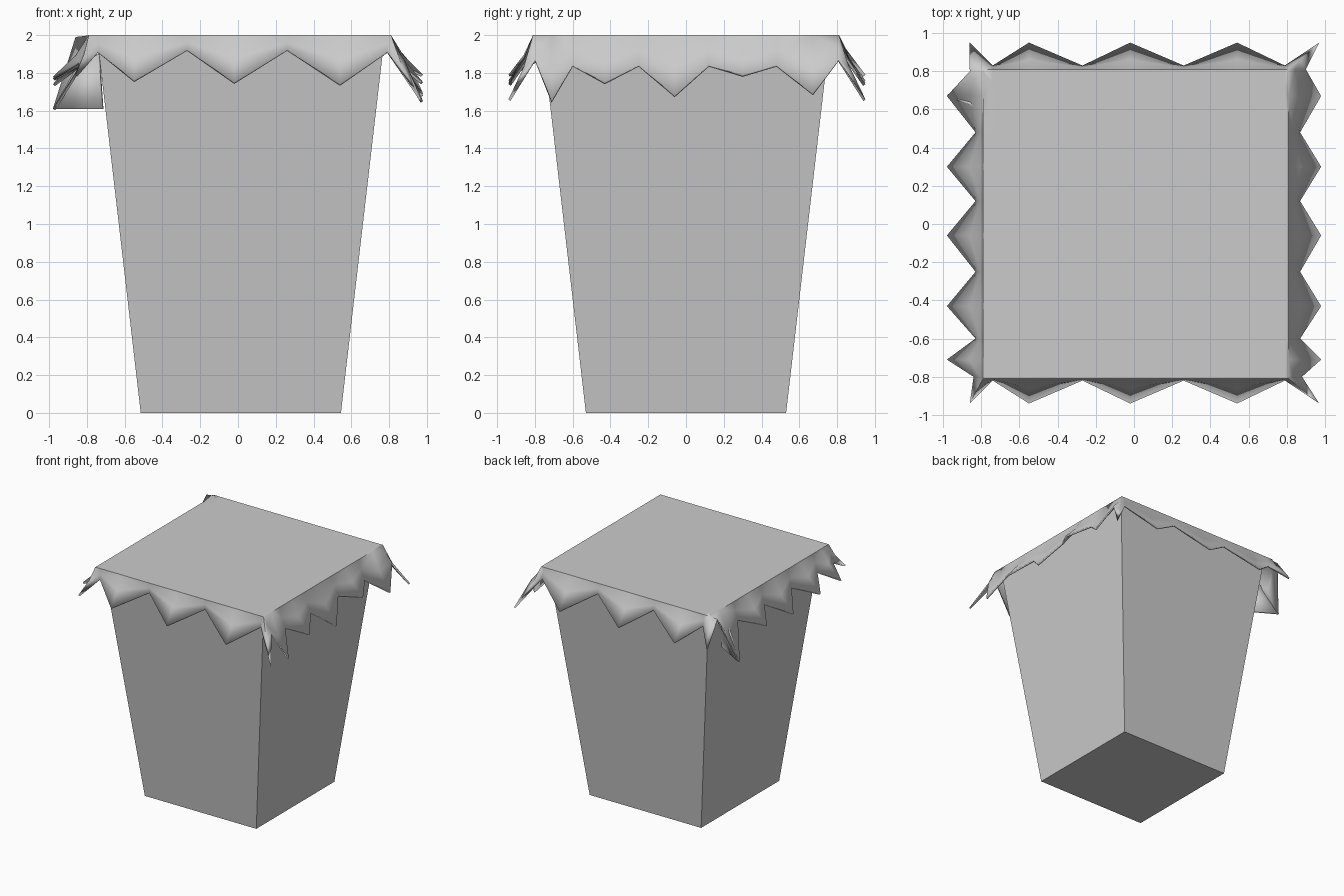
import bpy, bmesh
from mathutils import Vector

cube = bpy.data.objects.get("Cube")
if cube:
    bpy.data.objects.remove(cube)

grey = bpy.data.materials.new("plain grey")
grey.use_nodes = True
colour = (0.6, 0.6, 0.6, 1)
grey.diffuse_color = colour
grey.node_tree.nodes["Principled BSDF"].inputs["Base Color"].default_value = colour


def add_object(name, bm):
    mesh = bpy.data.meshes.new(name)
    bm.to_mesh(mesh)
    bm.free()
    mesh.materials.append(grey)
    obj = bpy.data.objects.new(name, mesh)
    bpy.context.collection.objects.link(obj)
    return obj


def clamp(value, low, high):
    return max(low, min(high, value))


# Tapered square container
bm = bmesh.new()
bmesh.ops.create_cube(bm, size=2)
for v in bm.verts:
    top = v.co.z > 0
    half = 0.76 if top else 0.53
    v.co = (v.co.x * half + 0.015, v.co.y * half, 1.98 if top else 0)
add_object("container", bm)


# Zigzag edge of the cover, one row of teeth per side, counterclockwise
def teeth(along, heights, tip, valley, flip=False):
    row = []
    for i, (a, z) in enumerate(zip(along, heights)):
        out = valley if i % 2 else tip
        row.append(Vector((out, a, z) if flip else (a, out, z)))
    return row


front_x = [-0.86, -0.74, -0.55, -0.27, -0.02, 0.26, 0.54, 0.79, 0.97]
front_z = [1.79, 1.91, 1.76, 1.92, 1.75, 1.92, 1.74, 1.91, 1.66]
side_y = [-0.71, -0.6, -0.43, -0.25, -0.06, 0.12, 0.3, 0.48, 0.67]
right_z = [1.65, 1.84, 1.75, 1.84, 1.68, 1.84, 1.79, 1.84, 1.69]
left_z = [1.78, 1.85, 1.77, 1.85, 1.74, 1.85, 1.78, 1.85, 1.61]

edge = teeth(front_x, front_z, -0.94, -0.82)
edge.append(Vector((0.88, -0.8, 1.87)))
edge += teeth(side_y, right_z, 0.98, 0.87, True)
edge.append(Vector((0.9, 0.81, 1.87)))
edge += teeth(front_x, front_z, 0.95, 0.83)[::-1]
edge.append(Vector((-0.86, 0.8, 1.99)))
edge += teeth(side_y, left_z, -0.98, -0.83, True)[::-1]
edge.append(Vector((-0.84, -0.8, 1.86)))

# Cloth cover: flat top, rounded rim and flared skirt
bm = bmesh.new()
rings = [[], [], [], []]
for p in edge:
    rim = Vector((clamp(p.x, -0.79, 0.81), clamp(p.y, -0.81, 0.81), 2))
    inner = Vector((clamp(p.x, -0.74, 0.79), clamp(p.y, -0.74, 0.74), 2))
    bend = rim.lerp(p, 0.38)
    bend.z = rim.z + (p.z - rim.z) * 0.5
    for ring, co in zip(rings, (inner, rim, bend, p)):
        ring.append(bm.verts.new(co))
bm.faces.new(rings[0])
for upper, lower in zip(rings, rings[1:]):
    for i in range(len(edge)):
        j = (i + 1) % len(edge)
        bm.faces.new((upper[i], lower[i], lower[j], upper[j]))
bmesh.ops.remove_doubles(bm, verts=bm.verts, dist=0.002)
bmesh.ops.triangulate(bm, faces=[f for f in bm.faces if len(f.verts) == 4])
cover = add_object("cloth_cover", bm)

# Loose fold hanging from the back corner
bm = bmesh.new()
fold = [(-0.98, 0.67, 1.61), (-0.72, 0.52, 1.61),
        (-0.74, 0.55, 1.9), (-0.85, 0.62, 1.84)]
bm.faces.new([bm.verts.new(co) for co in fold])
corner_fold = add_object("corner_fold", bm)

for obj in (cover, corner_fold):
    thickness = obj.modifiers.new("thickness", "SOLIDIFY")
    thickness.thickness = 0.015
    thickness.offset = -1
    for polygon in obj.data.polygons:
        polygon.use_smooth = True

bpy.ops.object.select_all(action="DESELECT")
cover.select_set(True)
bpy.context.view_layer.objects.active = cover
bpy.ops.object.shade_smooth_by_angle(angle=1.2)
